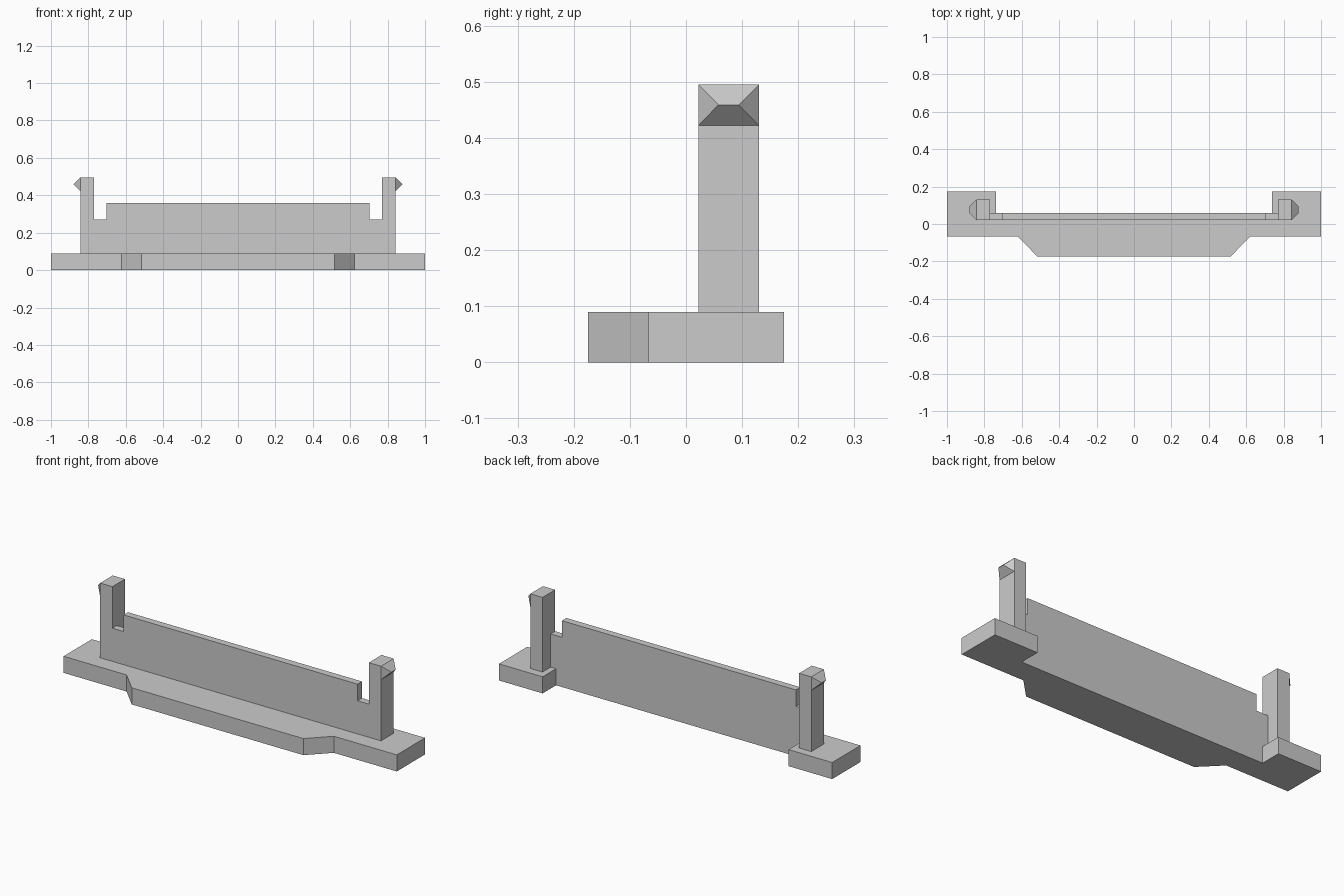
import bpy, bmesh

if "Cube" in bpy.data.objects:
    bpy.data.objects.remove(bpy.data.objects["Cube"])

grey = bpy.data.materials.new("plain grey")
grey.diffuse_color = (0.6, 0.6, 0.6, 1)
grey.use_nodes = True
grey.node_tree.nodes["Principled BSDF"].inputs["Base Color"].default_value = grey.diffuse_color


def add_object(name, bm):
    bmesh.ops.recalc_face_normals(bm, faces=bm.faces)
    mesh = bpy.data.meshes.new(name)
    bm.to_mesh(mesh)
    bm.free()
    mesh.materials.append(grey)
    obj = bpy.data.objects.new(name, mesh)
    bpy.context.collection.objects.link(obj)
    return obj


def extrude(name, points, offset):
    """Solid made by sweeping a flat outline along an offset."""
    bm = bmesh.new()
    face = bm.faces.new([bm.verts.new(p) for p in points])
    swept = bmesh.ops.extrude_face_region(bm, geom=[face], use_keep_orig=True)
    verts = [v for v in swept["geom"] if isinstance(v, bmesh.types.BMVert)]
    bmesh.ops.translate(bm, vec=offset, verts=verts)
    return add_object(name, bm)


def mirrored(half):
    """Complete an outline from its right half."""
    return half + [(-x, y) for x, y in reversed(half)]


BASE_TOP = 0.09
FRONT, WALL_BACK, POST_BACK = 0.022, 0.06, 0.13
POST_IN, POST_OUT, TOP = 0.77, 0.843, 0.495

# Base with chamfered front tongue and a recess along the back
base = mirrored([(0.515, -0.175), (0.622, -0.067), (1, -0.067),
                 (1, 0.175), (0.738, 0.175), (0.738, WALL_BACK)])
extrude("base", [(x, y, 0) for x, y in base], (0, 0, BASE_TOP))

# Thin wall with a notch beside each post
wall = mirrored([(POST_IN, BASE_TOP), (POST_IN, 0.27),
                 (0.702, 0.27), (0.702, 0.36)])
extrude("wall", [(x, FRONT, z) for x, z in wall], (0, WALL_BACK - FRONT, 0))

for side, s in (("left", -1), ("right", 1)):
    # Upright post
    post = [(POST_IN, FRONT), (POST_OUT, FRONT),
            (POST_OUT, POST_BACK), (POST_IN, POST_BACK)]
    extrude(side + "_post", [(s * x, y, BASE_TOP) for x, y in post],
            (0, 0, TOP - BASE_TOP))

    # Snap catch: hipped wedge on the outer face of the post
    bm = bmesh.new()
    for y in (FRONT, POST_BACK):
        for z in (0.422, TOP):
            bm.verts.new((s * POST_OUT, y, z))
    for y in (0.058, 0.094):
        bm.verts.new((s * 0.88, y, 0.459))
    bmesh.ops.convex_hull(bm, input=bm.verts)
    bmesh.ops.dissolve_limit(bm, angle_limit=0.02, verts=bm.verts, edges=bm.edges)
    add_object(side + "_catch", bm)
